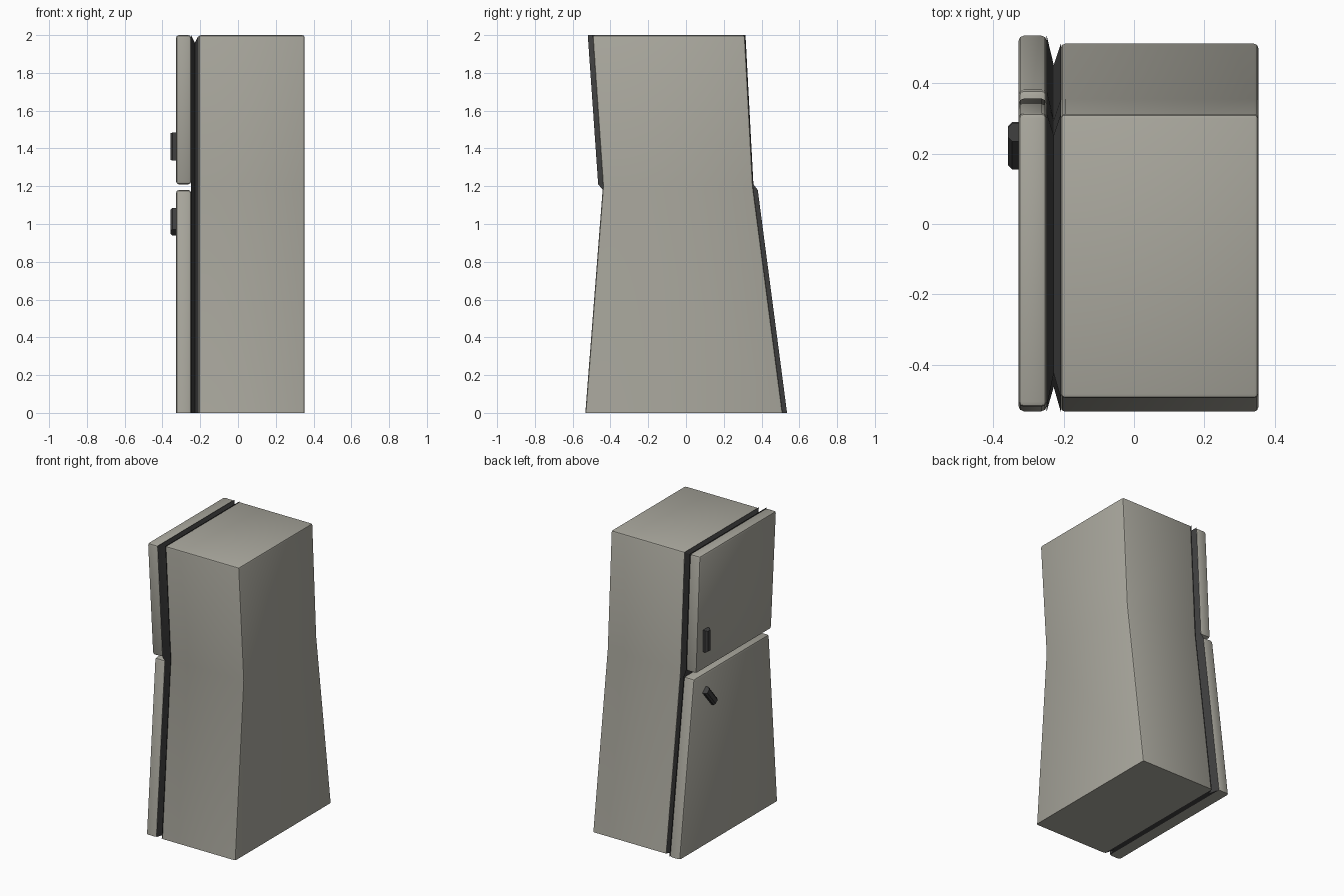
import bpy, bmesh, math

cube = bpy.data.objects.get("Cube")
if cube:
    bpy.data.objects.remove(cube, do_unlink=True)


def material(name, rgb):
    m = bpy.data.materials.new(name)
    m.use_nodes = True
    m.diffuse_color = (*rgb, 1)
    m.node_tree.nodes["Principled BSDF"].inputs["Base Color"].default_value = (*rgb, 1)
    return m


enamel = material("warm grey enamel", (0.40, 0.39, 0.34))
rubber = material("dark grey rubber", (0.05, 0.05, 0.05))


def loft(name, mat, rings, bevel=0.0):
    """Join matching (y, z) outlines placed at successive x, capping both ends."""
    bm = bmesh.new()
    loops = [[bm.verts.new((x, y, z)) for y, z in pts] for x, pts in rings]
    n = len(loops[0])
    for a, b in zip(loops, loops[1:]):
        for i in range(n):
            j = (i + 1) % n
            bm.faces.new((a[i], a[j], b[j], b[i]))
    bm.faces.new(loops[0])
    bm.faces.new(loops[-1])
    bmesh.ops.recalc_face_normals(bm, faces=bm.faces)
    if bevel:
        # Round the sharp edges but keep the floor outline crisp
        edges = [e for e in bm.edges
                 if e.calc_face_angle() > 0.7 and max(v.co.z for v in e.verts) > 0.001]
        bmesh.ops.bevel(bm, geom=edges, offset=bevel, segments=2,
                        profile=0.5, affect='EDGES')
    mesh = bpy.data.meshes.new(name)
    bm.to_mesh(mesh)
    bm.free()
    mesh.materials.append(mat)
    ob = bpy.data.objects.new(name, mesh)
    bpy.context.collection.objects.link(ob)
    bpy.ops.object.select_all(action='DESELECT')
    ob.select_set(True)
    bpy.context.view_layer.objects.active = ob
    bpy.ops.object.shade_smooth_by_angle(angle=math.radians(30))
    return ob


def outline(levels):
    """Closed outline from (z, back y, front y) levels, bottom to top."""
    return [(lo, z) for z, lo, hi in levels] + [(hi, z) for z, lo, hi in reversed(levels)]


DOOR, SEAL, BODY, BACK = -0.328, -0.248, -0.208, 0.353

# Pinched-waist cabinet
body_levels = [(0, -0.533, 0.512), (1.2, -0.44, 0.355), (2, -0.495, 0.312)]
body = outline(body_levels)
loft("cabinet", enamel, [(BODY, body), (BACK, body)], 0.012)

# Two tapered doors
lower = [(0, -0.532, 0.535), (1.18, -0.44, 0.38)]
upper = [(1.21, -0.465, 0.357), (2, -0.52, 0.315)]
for name, levels in (("lower_door", lower), ("upper_door", upper)):
    loft(name, enamel, [(DOOR, outline(levels)), (SEAL, outline(levels))], 0.015)

# V-shaped seal between doors and cabinet
cabinet_levels = [body_levels[0], (1.18, -0.44, 0.356), (1.21, -0.44, 0.355), body_levels[2]]
groove = [(min(z, 1.96), lo + 0.07, hi - 0.06) for z, lo, hi in cabinet_levels]
loft("door_seal", rubber, [(SEAL, outline(lower + upper)),
                           ((SEAL + BODY) / 2, outline(groove)),
                           (BODY, outline(cabinet_levels))])


# Bar handles, one upright and one hanging askew
def handle(name, y, z, tilt):
    def ring(w, h):
        c, s = math.cos(tilt), math.sin(tilt)
        return [(y + a * c + b * s, z - a * s + b * c)
                for a, b in ((-w, -h), (w, -h), (w, h), (-w, h))]
    loft(name, rubber, [(DOOR + 0.005, ring(0.025, 0.075)),
                        (DOOR - 0.018, ring(0.025, 0.075)),
                        (DOOR - 0.03, ring(0.014, 0.070))])


handle("upper_handle", 0.26, 1.41, 0)
handle("lower_handle", 0.222, 1.012, math.radians(40))
